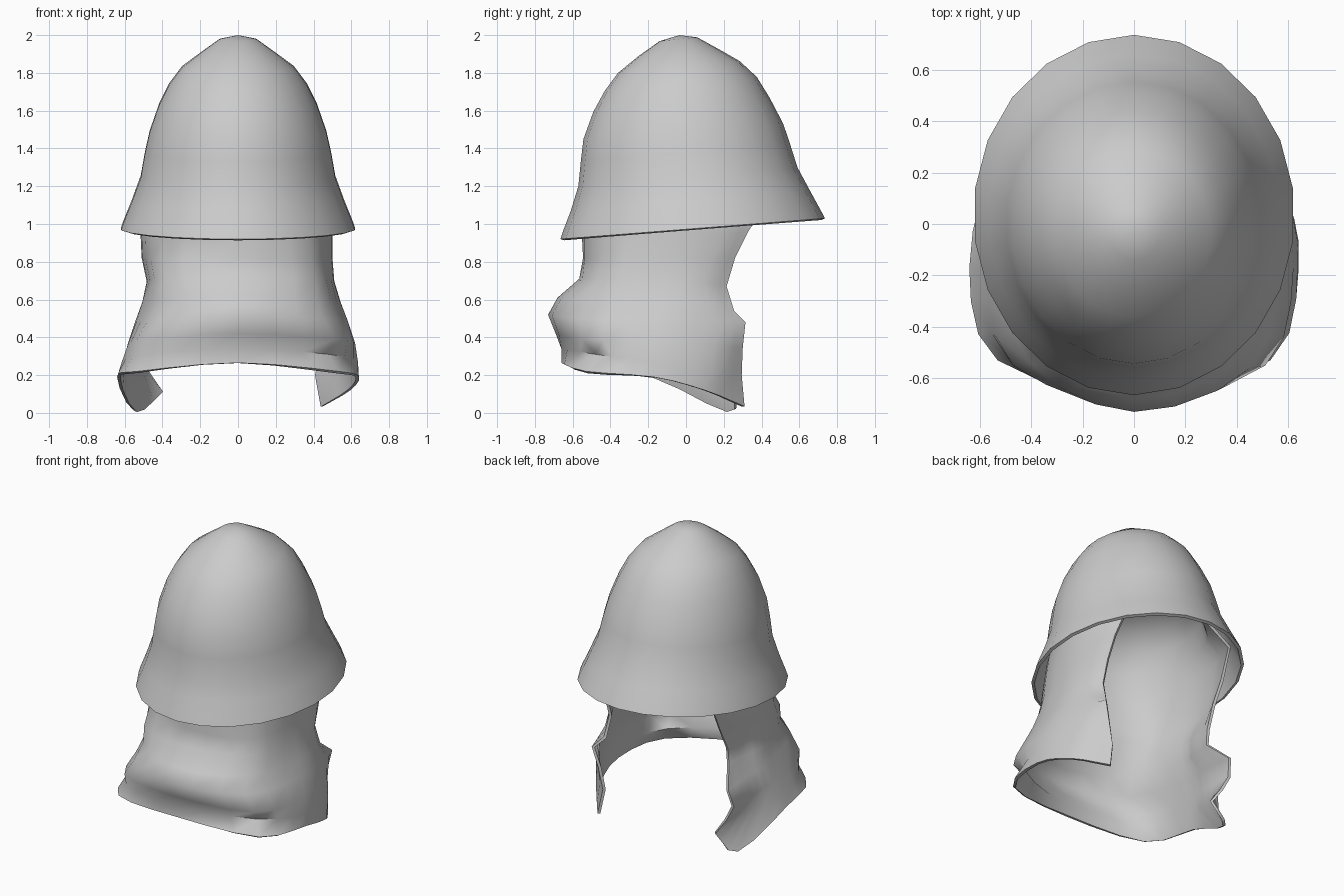
import bpy
import math
from mathutils import Vector

if "Cube" in bpy.data.objects:
    bpy.data.objects.remove(bpy.data.objects["Cube"])

grey = bpy.data.materials.new("plain_grey")
grey.diffuse_color = (0.6, 0.6, 0.6, 1)
grey.use_nodes = True
grey.node_tree.nodes["Principled BSDF"].inputs["Base Color"].default_value = grey.diffuse_color


def build(name, verts, faces, thickness, angle):
    """Make a sheet, thicken it inwards and smooth it."""
    mesh = bpy.data.meshes.new(name)
    mesh.from_pydata(verts, [], faces)
    mesh.materials.append(grey)
    obj = bpy.data.objects.new(name, mesh)
    bpy.context.collection.objects.link(obj)
    bpy.ops.object.select_all(action='DESELECT')
    obj.select_set(True)
    bpy.context.view_layer.objects.active = obj
    mod = obj.modifiers.new("thickness", 'SOLIDIFY')
    mod.thickness = thickness
    mod.offset = -1
    bpy.ops.object.modifier_apply(modifier=mod.name)
    bpy.ops.object.shade_smooth_by_angle(angle=math.radians(angle))
    return obj


# Helmet dome: tilted oval rings (half width, front y, back y, front z, back z)
RINGS = [
    (0.10, -0.14, 0.06, 1.968, 1.988),
    (0.20, -0.25, 0.18, 1.89, 1.922),
    (0.30, -0.36, 0.285, 1.80, 1.862),
    (0.367, -0.43, 0.375, 1.705, 1.778),
    (0.422, -0.49, 0.442, 1.595, 1.67),
    (0.472, -0.543, 0.515, 1.45, 1.53),
    (0.498, -0.557, 0.552, 1.33, 1.42),
    (0.520, -0.570, 0.59, 1.20, 1.30),
    (0.568, -0.61, 0.66, 1.07, 1.17),
    (0.612, -0.65, 0.72, 0.965, 1.06),
    (0.625, -0.665, 0.735, 0.92, 1.03),
]
SIDES = 22
verts = [(0, -0.035, 2.0)]
for hx, yf, yb, zf, zb in RINGS:
    for i in range(SIDES):
        a = 2 * math.pi * (i + 0.5) / SIDES
        t = (1 + math.sin(a)) / 2
        verts.append((hx * math.cos(a), yf + (yb - yf) * t, zf + (zb - zf) * t))
faces = [(0, 1 + i, 1 + (i + 1) % SIDES) for i in range(SIDES)]
for r in range(len(RINGS) - 1):
    for i in range(SIDES):
        j = (i + 1) % SIDES
        a, b = 1 + r * SIDES, 1 + (r + 1) * SIDES
        faces.append((a + i, b + i, b + j, a + j))
build("helmet_dome", verts, faces, 0.02, 40)

# Hood crown inside the dome: (z, half width, front y, back y, back gap angle)
CROWN = [
    (1.56, .02, -.06, -.02, 0),
    (1.54, .20, -.22, .20, 0),
    (1.48, .33, -.35, .36, 0),
    (1.38, .42, -.45, .46, 0),
    (1.26, .465, -.51, .50, 25),
]
# Neck cloth rows, top to bottom: back edge, rear, side, corner points, then front y, z
ROWS = [
    (.41, .44, 1.14, .47, .25, 1.12, .49, -.05, 1.10, .37, -.40, 1.08, -.54, 1.08),
    (.43, .33, .96, .48, .18, .95, .495, -.08, .94, .38, -.42, .93, -.55, .92),
    (.43, .26, .82, .48, .14, .82, .495, -.08, .82, .39, -.43, .81, -.545, .82),
    (.43, .215, .67, .49, .10, .69, .505, -.10, .70, .41, -.44, .71, -.565, .71),
    (.44, .255, .54, .51, .12, .58, .54, -.12, .59, .42, -.51, .60, -.68, .61),
    (.49, .315, .48, .54, .14, .49, .58, -.14, .49, .45, -.56, .50, -.73, .52),
    (.45, .30, .34, .56, .15, .36, .62, -.17, .37, .51, -.55, .39, -.69, .42),
    (.42, .295, .20, .58, .14, .22, .635, -.18, .27, .50, -.52, .31, -.66, .34),
    (.45, .31, .035, .595, .10, .12, .64, -.17, .19, .53, -.53, .22, -.66, .265),
]
# Sideways change of the left half in each row
LEFT = [0, .015, .01, -.025, -.035, -.045, -.04, -.02, 0]
# Depth change of the left corner crease in each row
CREASE = [0, .04, .05, -.02, .04, .02, 0, 0, 0]
# Back edge of the left flap in its lower rows
LEFT_EDGE = {
    3: (-.45, .19, .67), 4: (-.45, .18, .57), 5: (-.53, .30, .45),
    6: (-.55, .27, .33), 7: (-.49, .27, .22), 8: (-.41, .27, .11),
}
STEPS = 3


def spline(p, t):
    a, b, c, d = p
    return 0.5 * (2 * b + (c - a) * t + (2 * a - 5 * b + 4 * c - d) * t * t
                  + (3 * b - a - 3 * c + d) * t ** 3)


def path(points):
    """Smooth open path through the points."""
    ends = [2 * points[0] - points[1]] + points + [2 * points[-1] - points[-2]]
    out = [spline(ends[i:i + 4], s / STEPS)
           for i in range(len(points) - 1) for s in range(STEPS)]
    return out + [points[-1]]


verts, faces = [], []
for z, hx, yf, yb, gap in CROWN:
    points = []
    for k in range(9):
        a = math.radians(gap + (360 - 2 * gap) * k / 8)
        points.append(Vector((hx * math.sin(a),
                              (yf + yb) / 2 + (yb - yf) / 2 * math.cos(a), z)))
    verts += path(points)
for k, row in enumerate(ROWS):
    right = [Vector(row[i:i + 3]) for i in (0, 3, 6, 9)]
    left = [Vector((-p.x - LEFT[k], p.y, p.z)) for p in reversed(right)]
    left[0].y += CREASE[k]
    if k in LEFT_EDGE:
        left[3] = Vector(LEFT_EDGE[k])
        left[2] = (left[1] + left[3]) / 2
    if k == 7:       # tucked fold on the right of the lower front
        right[3] += Vector((-.02, .04, 0))
    if k == 8:       # pointed tip of the left flap
        left[2] = Vector((-.55, .225, .01))
    verts += path(right + [Vector((0, row[12], row[13]))] + left)
rows = len(CROWN) + len(ROWS)
cols = len(verts) // rows
for r in range(rows - 1):
    for j in range(cols - 1):
        a, b = r * cols + j, (r + 1) * cols + j
        faces.append((a, a + 1, b + 1, b))
build("neck_cloth", verts, faces, 0.018, 65)
